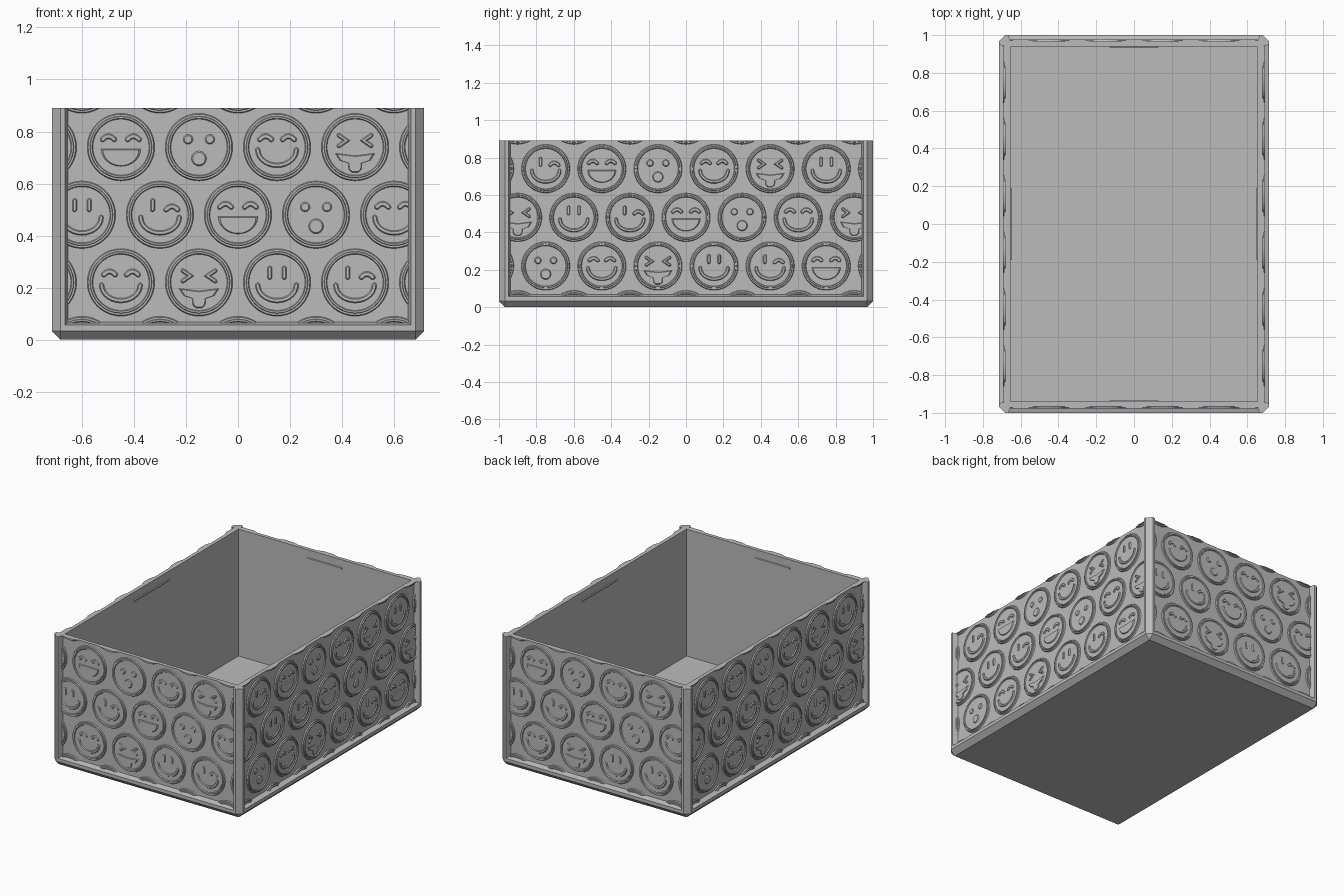
import bpy, bmesh, math
from mathutils import Vector, Matrix

old = bpy.data.objects.get("Cube")
if old:
    bpy.data.objects.remove(old, do_unlink=True)

HX, HY, TOP = 0.715, 1.0, 0.89      # half width, half depth, height
CH, RECESS, WALL = 0.033, 0.035, 0.06
RAIL, PANEL_LOW, FLOOR = 0.056, 0.067, 0.02
DISC, RELIEF = 0.007, 0.013         # raised heights on the panels

grey = bpy.data.materials.new("plain_grey")
grey.use_nodes = True
grey.diffuse_color = (0.5, 0.5, 0.5, 1)
grey.node_tree.nodes["Principled BSDF"].inputs["Base Color"].default_value = (0.5, 0.5, 0.5, 1)


def finish(bm, name, matrix=None):
    bmesh.ops.remove_doubles(bm, verts=bm.verts, dist=1e-5)
    bmesh.ops.recalc_face_normals(bm, faces=bm.faces)
    mesh = bpy.data.meshes.new(name)
    bm.to_mesh(mesh)
    bm.free()
    mesh.materials.append(grey)
    obj = bpy.data.objects.new(name, mesh)
    bpy.context.collection.objects.link(obj)
    if matrix:
        obj.matrix_world = matrix
    return obj


def loft(bm, loops, cyclic=False):
    """Skin a list of equal point loops, capped unless cyclic."""
    rings = [[bm.verts.new(p) for p in loop] for loop in loops]
    pairs = list(zip(rings, rings[1:]))
    if cyclic:
        pairs.append((rings[-1], rings[0]))
    for a, b in pairs:
        for i in range(len(a)):
            j = (i + 1) % len(a)
            bm.faces.new((a[i], a[j], b[j], b[i]))
    if not cyclic:
        bm.faces.new(rings[0])
        bm.faces.new(rings[-1])


def octagon(inset, c, z):
    x, y = HX - inset, HY - inset
    return [(x, c - y, z), (x, y - c, z), (x - c, y, z), (c - x, y, z),
            (-x, y - c, z), (-x, c - y, z), (c - x, -y, z), (x - c, -y, z)]


# Open box shell with chamfered base and bottom rail
bm = bmesh.new()
tiny = 1e-6
loft(bm, [octagon(CH, tiny, 0), octagon(0, CH, CH), octagon(0, CH, RAIL),
          octagon(RECESS, tiny, PANEL_LOW), octagon(RECESS, tiny, TOP),
          octagon(WALL, tiny, TOP), octagon(WALL, tiny, FLOOR)])
finish(bm, "box_shell")

# Chamfered corner posts
half = [(CH, 0), (0.05, 0), (0.062, RECESS)]
plan = half + [(RECESS, RECESS)] + [(b, a) for a, b in reversed(half)]
for sx, side in ((1, "left"), (-1, "right")):
    for sy, end in ((1, "back"), (-1, "front")):
        bm = bmesh.new()
        loft(bm, [[(sx * (HX - a), sy * (HY - b), z) for a, b in plan] for z in (RAIL, TOP)])
        finish(bm, f"{end}_{side}_post")


# Outline helpers, all in panel coordinates (across, up)
def circle(r, cx=0, cz=0, n=48):
    return [(cx + r * math.cos(t * math.tau / n), cz + r * math.sin(t * math.tau / n)) for t in range(n)]


def stroke(path, r):
    """Round-ended outline of a thick line."""
    pts = [Vector(p) for p in path]
    left, right = [], []
    for i, p in enumerate(pts):
        d0 = (p - pts[i - 1]).normalized() if i else None
        d1 = (pts[i + 1] - p).normalized() if i < len(pts) - 1 else None
        d = ((d0 or d1) + (d1 or d0)).normalized()
        miter = r / max(0.4, d.dot(d0 or d1))
        n = Vector((-d.y, d.x)) * miter
        left.append(p + n)
        right.append(p - n)

    def cap(center, start):
        out = []
        for k in range(1, 6):
            a = -math.pi * k / 6
            v = start - center
            out.append(center + Vector((v.x * math.cos(a) - v.y * math.sin(a),
                                        v.x * math.sin(a) + v.y * math.cos(a))))
        return out
    return left + cap(pts[-1], left[-1]) + right[::-1] + cap(pts[0], right[0])


def line(path, r=0.012):
    return stroke(path, r), stroke(path, r - 0.006)


def dot(cx, cz, r):
    return circle(r, cx, cz, 24), circle(r - 0.007, cx, cz, 24)


def patch(points):
    c = sum((Vector(p) for p in points), Vector((0, 0))) / len(points)
    return points, [c + (Vector(p) - c) * 0.86 for p in points]


def arc(rx, rz, cz, n=14):
    return [(rx * math.cos(math.pi * (1 + t / n)), cz + rz * math.sin(math.pi * (1 + t / n))) for t in range(n + 1)]


def bean(cx, cz=0.03):
    return line([(cx + 0.022 * t / 3, cz + 0.012 * (1 - (t / 3) ** 2)) for t in range(-3, 4)])


def upright(cx):
    return line([(cx, 0.02), (cx, 0.054)], 0.011)


smile = line(arc(0.074, 0.06, -0.01), 0.011)
tongue_half = [(0.08, -0.022), (0.062, -0.05), (0.027, -0.062), (0.025, -0.088), (0.012, -0.1)]
tongue = patch([(0, -0.032)] + tongue_half + [(-x, z) for x, z in reversed(tongue_half)])


def squint(s):
    return line([(s * 0.062, 0.045), (s * 0.033, 0.025), (s * 0.062, 0.005)], 0.01)


FACES = [
    [bean(-0.048), bean(0.048), patch(arc(0.08, 0.07, -0.005))],           # grin
    [dot(-0.042, 0.03, 0.021), dot(0.042, 0.03, 0.021), dot(0, -0.044, 0.031)],  # surprised
    [bean(-0.044), bean(0.044), smile],                                    # content
    [squint(-1), squint(1), tongue],                                       # tongue out
    [upright(-0.028), upright(0.028), smile],                              # smile
    [upright(-0.028), bean(0.046, 0.02), smile],                           # wink
]


def add_emblem(bm, u, z, kind):
    def at(points, out):
        return [(u + p[0], -out, z + p[1]) for p in points]
    loft(bm, [at(circle(0.131), -0.003), at(circle(0.126), DISC)])
    loft(bm, [at(circle(r), h) for r, h in
              ((0.12, 0.004), (0.117, RELIEF), (0.111, RELIEF), (0.106, 0.004))], cyclic=True)
    for outer, inner in FACES[kind % 6]:
        loft(bm, [at(outer, 0.004), at(inner, RELIEF)])


def clip(bm, co, no):
    cut = bmesh.ops.bisect_plane(bm, geom=bm.verts[:] + bm.edges[:] + bm.faces[:],
                                 plane_co=co, plane_no=no, clear_outer=True)
    edges = [e for e in cut["geom_cut"] if isinstance(e, bmesh.types.BMEdge)]
    bmesh.ops.holes_fill(bm, edges=edges, sides=0)


# Staggered emblems on each wall, trimmed to the panel, and a ridge inside it
walls = [("front", HX, HY, 0.13), ("left", HY, HX, 0.19), ("back", HX, HY, 0.13), ("right", HY, HX, 0.19)]
for turn, (name, span, dist, ridge) in enumerate(walls):
    spin = Matrix.Rotation(turn * math.pi / 2, 4, "Z")
    limit = span - 0.06
    bm = bmesh.new()
    for row in range(-1, 4):
        odd = row % 2
        for col in range(8):
            u = -1.05 + 0.15 * odd + 0.3 * col
            if abs(u) < limit + 0.13:
                add_emblem(bm, u, 0.74 - 0.26 * row, col + 3 if odd else col - 2 + row)
    clip(bm, (limit, 0, 0), (1, 0, 0))
    clip(bm, (-limit, 0, 0), (-1, 0, 0))
    clip(bm, (0, 0, TOP), (0, 0, 1))
    clip(bm, (0, 0, PANEL_LOW - 0.004), (0, 0, -1))
    finish(bm, f"{name}_emblems", spin @ Matrix.Translation((0, RECESS - dist, 0)))

    bm = bmesh.new()
    y = WALL - dist
    section = [(y - 0.005, 0.82), (y + 0.006, 0.826), (y + 0.006, 0.834), (y - 0.005, 0.84)]
    loft(bm, [[(x, a, b) for a, b in section] for x in (-ridge, ridge)])
    finish(bm, f"{name}_inner_ridge", spin)
